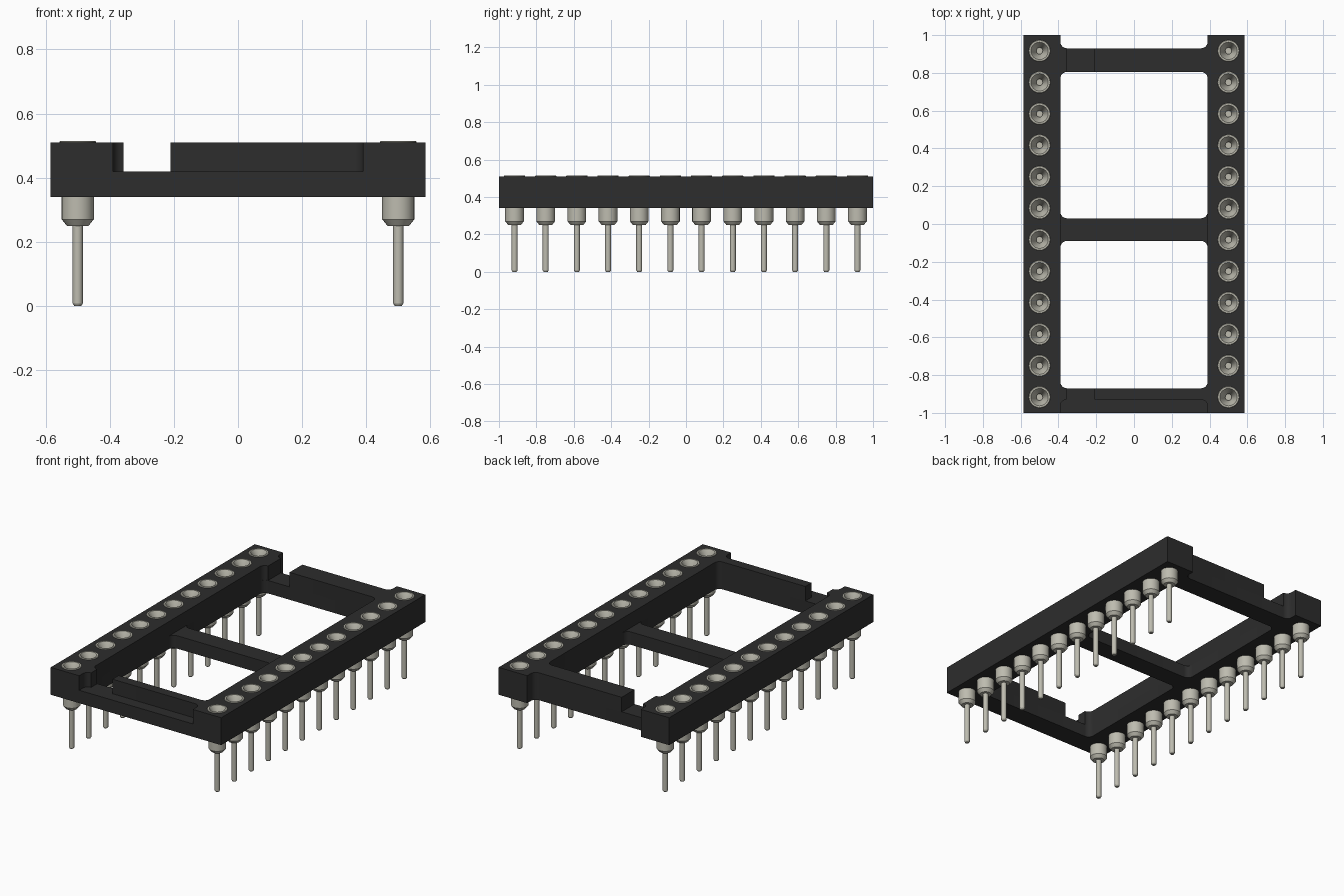
import bpy, bmesh, math
from mathutils import Vector

cube = bpy.data.objects.get("Cube")
if cube:
    bpy.data.objects.remove(cube, do_unlink=True)


def material(name, color, roughness):
    m = bpy.data.materials.new(name)
    m.use_nodes = True
    m.diffuse_color = (*color, 1)
    bsdf = m.node_tree.nodes["Principled BSDF"]
    bsdf.inputs["Base Color"].default_value = (*color, 1)
    bsdf.inputs["Roughness"].default_value = roughness
    return m


BLACK = material("black plastic", (0.026, 0.026, 0.026), 0.6)
METAL = material("tin metal", (0.51, 0.5, 0.43), 0.5)

# Shared dimensions
OUT, INN, R = 0.585, 0.39, 0.035
BOTTOM, LEDGE, TOP = 0.34, 0.42, 0.51
FRONT_OUT, FRONT_IN, BACK_IN, BACK_OUT = -0.93, -0.87, 0.805, 0.93
MID_FRONT, MID_BACK = -0.09, 0.03
PIN_X, PITCH, COUNT = 0.5, 1 / 6, 12
PIN_YS = [(i - (COUNT - 1) / 2) * PITCH for i in range(COUNT)]


def rounded(corners, steps=6):
    """Outline from (x, y, radius) corners with right-angle fillets."""
    pts = []
    for i, (x, y, r) in enumerate(corners):
        p = Vector((x, y))
        if r == 0:
            pts.append(p)
            continue
        u = (Vector(corners[i - 1][:2]) - p).normalized()
        v = (Vector(corners[(i + 1) % len(corners)][:2]) - p).normalized()
        for k in range(steps + 1):
            a = math.pi / 2 * k / steps
            pts.append(p + r * u * (1 - math.sin(a)) + r * v * (1 - math.cos(a)))
    return pts


def circle(x, y, r, n=24):
    return [Vector((x + r * math.cos(math.tau * k / n),
                    y + r * math.sin(math.tau * k / n))) for k in range(n)]


def smooth(obj):
    bpy.ops.object.select_all(action="DESELECT")
    obj.select_set(True)
    bpy.context.view_layer.objects.active = obj
    bpy.ops.object.shade_smooth_by_angle(angle=math.radians(30))


def slab(name, outlines, z0, z1):
    """Extruded plate; outlines after the first are holes."""
    curve = bpy.data.curves.new(name, "CURVE")
    curve.dimensions = "2D"
    curve.fill_mode = "BOTH"
    curve.extrude = (z1 - z0) / 2
    for pts in outlines:
        s = curve.splines.new("POLY")
        s.points.add(len(pts) - 1)
        for q, p in zip(s.points, pts):
            q.co = (p.x, p.y, 0, 1)
        s.use_cyclic_u = True
    curve.materials.append(BLACK)
    obj = bpy.data.objects.new(name, curve)
    obj.location.z = (z0 + z1) / 2
    bpy.context.collection.objects.link(obj)
    bpy.ops.object.select_all(action="DESELECT")
    obj.select_set(True)
    bpy.context.view_layer.objects.active = obj
    bpy.ops.object.convert(target="MESH")
    obj = bpy.context.view_layer.objects.active
    bm = bmesh.new()
    bm.from_mesh(obj.data)
    bmesh.ops.remove_doubles(bm, verts=bm.verts, dist=0.0001)
    bmesh.ops.recalc_face_normals(bm, faces=bm.faces)
    bm.to_mesh(obj.data)
    bm.free()
    smooth(obj)


def window(y0, y1):
    return rounded([(-INN, y0, R), (INN, y0, R), (INN, y1, R), (-INN, y1, R)])


# Lower frame: both rails, three cross bars and two windows
outline = rounded([(-OUT, -1, 0), (OUT, -1, 0), (OUT, 1, 0), (INN, 1, 0),
                   (INN, BACK_OUT, R), (-INN, BACK_OUT, R), (-INN, 1, 0), (-OUT, 1, 0)])
slab("lower_frame", [outline, window(FRONT_IN, MID_FRONT), window(MID_BACK, BACK_IN)],
     BOTTOM, LEDGE)


# Upper rails with raised bars that stop at the notch
def upper_rail(name, side, end):
    corners = [(OUT, -1, 0), (OUT, 1, 0), (INN, 1, 0), (INN, BACK_OUT, R),
               (end, BACK_OUT, 0), (end, BACK_IN, 0), (INN, BACK_IN, R),
               (INN, FRONT_IN, R), (end, FRONT_IN, 0), (end, FRONT_OUT, 0),
               (INN, FRONT_OUT, R), (INN, -1, 0)]
    # A short stub ends within the fillet, so its radius shrinks to fit
    fit = min(R, INN - end)
    pts = rounded([(x * side, y, min(r, fit)) for x, y, r in corners])
    holes = [circle(PIN_X * side, y, 0.05) for y in PIN_YS]
    slab(name, [pts] + holes, LEDGE, TOP)


upper_rail("left_upper_rail", 1, -0.21)
upper_rail("right_upper_rail", -1, 0.357)


# Turned contact pin: solid leg, collar and funnel-shaped mouth
def lathe(name, profile, n=24):
    bm = bmesh.new()
    rings = [[bm.verts.new((p.x, p.y, z)) for p in circle(0, 0, r, n)] for r, z in profile]
    for a, b in zip(rings, rings[1:]):
        for k in range(n):
            j = (k + 1) % n
            bm.faces.new((a[k], a[j], b[j], b[k]))
    bm.faces.new(rings[0][::-1])
    bm.faces.new(rings[-1])
    bmesh.ops.recalc_face_normals(bm, faces=bm.faces)
    mesh = bpy.data.meshes.new(name)
    bm.to_mesh(mesh)
    bm.free()
    mesh.materials.append(METAL)
    return mesh


pin = lathe("contact_pin", [
    (0.011, 0), (0.016, 0.008), (0.016, 0.25), (0.034, 0.25), (0.05, 0.27),
    (0.05, TOP), (0.057, TOP), (0.057, 0.512), (0.055, 0.514), (0.046, 0.514),
    (0.017, 0.455), (0.017, 0.43)])
for side, label in ((1, "left"), (-1, "right")):
    for i, y in enumerate(PIN_YS):
        obj = bpy.data.objects.new(f"{label}_pin_{i + 1}", pin)
        obj.location = (PIN_X * side, y, 0)
        bpy.context.collection.objects.link(obj)
smooth(obj)
